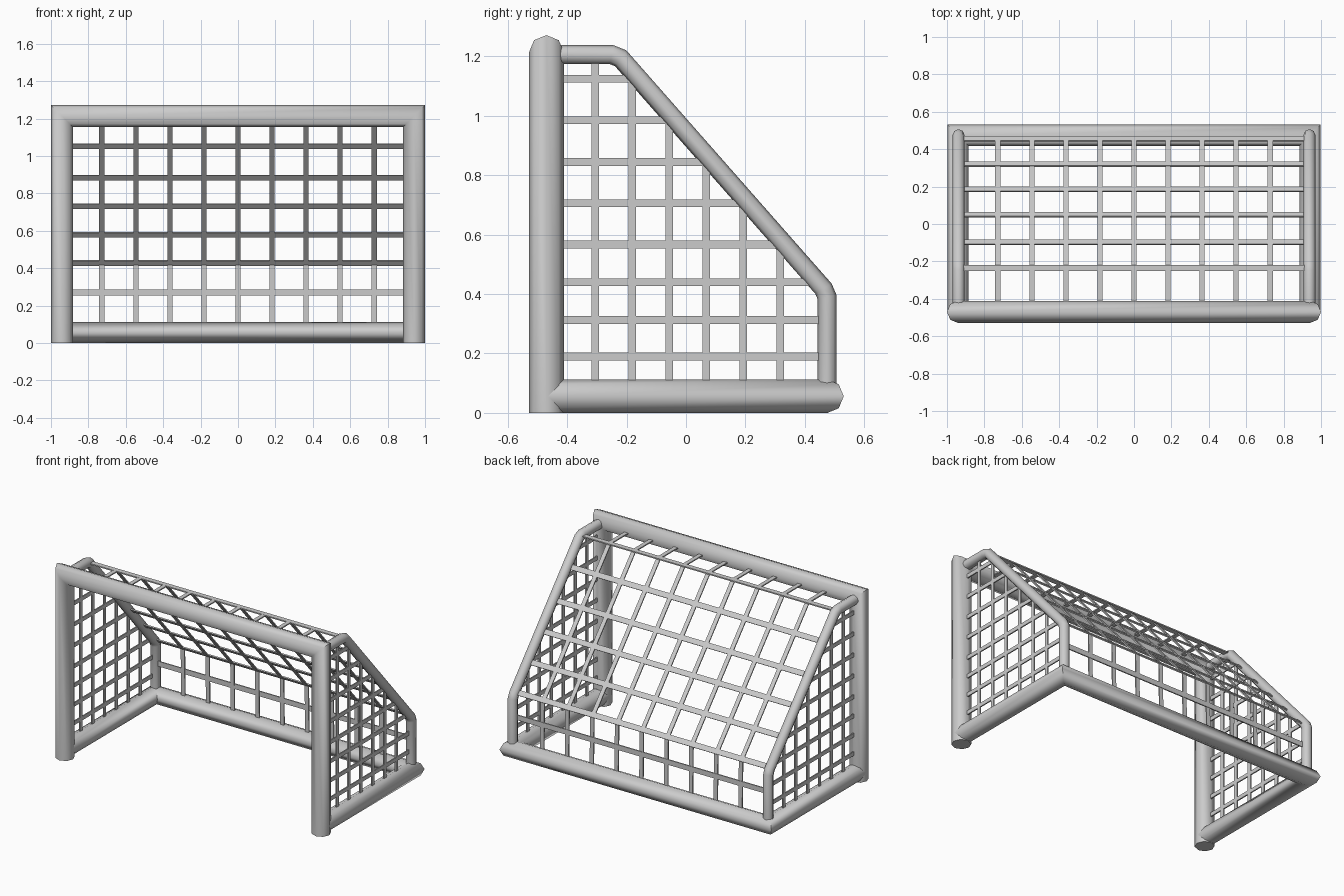
import bpy, bmesh
from math import cos, sin, pi, radians
from mathutils import Vector

if "Cube" in bpy.data.objects:
    bpy.data.objects.remove(bpy.data.objects["Cube"])


def add_object(name, bm):
    bmesh.ops.recalc_face_normals(bm, faces=bm.faces)
    mesh = bpy.data.meshes.new(name)
    bm.to_mesh(mesh)
    bm.free()
    obj = bpy.data.objects.new(name, mesh)
    bpy.context.collection.objects.link(obj)
    return obj


def tube(name, path, normal, r, sides=8):
    """Sweep a round section along a planar path with mitred corners."""
    pts, n = [Vector(p) for p in path], Vector(normal)
    bm = bmesh.new()
    rings = []
    for i, p in enumerate(pts):
        d0 = (p - pts[max(i - 1, 0)]).normalized()
        d1 = (pts[min(i + 1, len(pts) - 1)] - p).normalized()
        d0, d1 = (d0 if i else d1), (d1 if i < len(pts) - 1 else d0)
        side = (d0 + d1).normalized().cross(n)
        side /= side.dot(d0.cross(n))
        rings.append([bm.verts.new(p + r * (cos(2 * pi * k / sides) * side
                                            + sin(2 * pi * k / sides) * n))
                      for k in range(sides)])
    for a, b in zip(rings, rings[1:]):
        for k in range(sides):
            j = (k + 1) % sides
            bm.faces.new((a[k], a[j], b[j], b[k]))
    bm.faces.new(rings[0])
    bm.faces.new(rings[-1])
    obj = add_object(name, bm)
    bpy.ops.object.select_all(action='DESELECT')
    bpy.context.view_layer.objects.active = obj
    obj.select_set(True)
    bpy.ops.object.shade_smooth_by_angle(angle=radians(50))
    return obj


def strip(bm, path, across, w, t=0.008):
    """Flat net cord following a path; 'across' is its width direction."""
    pts, a = [Vector(p) for p in path], Vector(across)
    rings = []
    for i, p in enumerate(pts):
        d0 = (p - pts[max(i - 1, 0)]).normalized()
        d1 = (pts[min(i + 1, len(pts) - 1)] - p).normalized()
        up = (d0 + d1).normalized().cross(a)
        rings.append([bm.verts.new(p + a * w / 2 * u + up * t / 2 * v)
                      for u, v in ((-1, -1), (1, -1), (1, 1), (-1, 1))])
    for r0, r1 in zip(rings, rings[1:]):
        for k in range(4):
            j = (k + 1) % 4
            bm.faces.new((r0[k], r0[j], r1[j], r1[k]))
    bm.faces.new(rings[0])
    bm.faces.new(rings[-1])


X = 0.941
# Goal mouth: two posts and crossbar in one mitred sweep
tube("front_frame", [(-X, -0.47, 0), (-X, -0.47, 1.213),
                     (X, -0.47, 1.213), (X, -0.47, 0)], (0, 1, 0), 0.059)
# Ground bar running around the sides and back
tube("base_frame", [(-X, -0.47, 0.056), (-X, 0.474, 0.056),
                    (X, 0.474, 0.056), (X, -0.47, 0.056)], (0, 0, 1), 0.057)

# Slanted side stays
TOP, SLOPE_A, SLOPE_B = 1.206, (-0.235, 1.206), (0.472, 0.407)
stay = [(-0.45, TOP), (-0.25, TOP), (-0.22, 1.194), (0.463, 0.418), (0.475, 0.39), (0.475, 0.08)]
for s, side in ((-1, "left"), (1, "right")):
    tube(side + "_stay", [(s * 0.938, y, z) for y, z in stay], (1, 0, 0), 0.032)


def slope_z(y):
    if y < SLOPE_A[0]:
        return TOP
    return SLOPE_A[1] + (y - SLOPE_A[0]) * (SLOPE_B[1] - SLOPE_A[1]) / (SLOPE_B[0] - SLOPE_A[0])


def slope_y(z):
    if z < SLOPE_B[1]:
        return SLOPE_B[0]
    return SLOPE_A[0] + (z - SLOPE_A[1]) * (SLOPE_B[0] - SLOPE_A[0]) / (SLOPE_B[1] - SLOPE_A[1])


# Side nets, clipped by the stay outline
for s, side in ((-1, "left"), (1, "right")):
    bm = bmesh.new()
    for i in range(6):
        y = -0.305 + 0.1245 * i
        strip(bm, [(s * X, y, 0.06), (s * X, y, slope_z(y))], (0, 1, 0), 0.025)
    for z in (0.19, 0.313, 0.44, 0.567, 0.706, 0.845, 0.985, 1.125):
        strip(bm, [(s * X, -0.46, z), (s * X, slope_y(z), z)], (0, 0, 1), 0.026)
    add_object(side + "_net", bm)

# Back net: cords over the top, down the slope and the rear
bm = bmesh.new()
for i in range(-4, 5):
    x = 0.182 * i
    strip(bm, [(x, -0.46, TOP), (x, *SLOPE_A), (x, 0.462, 0.418), (x, 0.468, 0.06)],
          (1, 0, 0), 0.028)
slope_dir = Vector((0, SLOPE_B[0] - SLOPE_A[0], SLOPE_B[1] - SLOPE_A[1])).normalized()
rows = [(y, slope_z(y), slope_dir) for y in (0.32, 0.185, 0.05, -0.098)]
rows += [(-0.235, TOP, (0, 1, 0)), (0.455, 0.428, slope_dir), (0.467, 0.27, (0, 0, 1))]
for y, z, across in rows:
    strip(bm, [(-X, y, z), (X, y, z)], across, 0.034)
add_object("back_net", bm)
